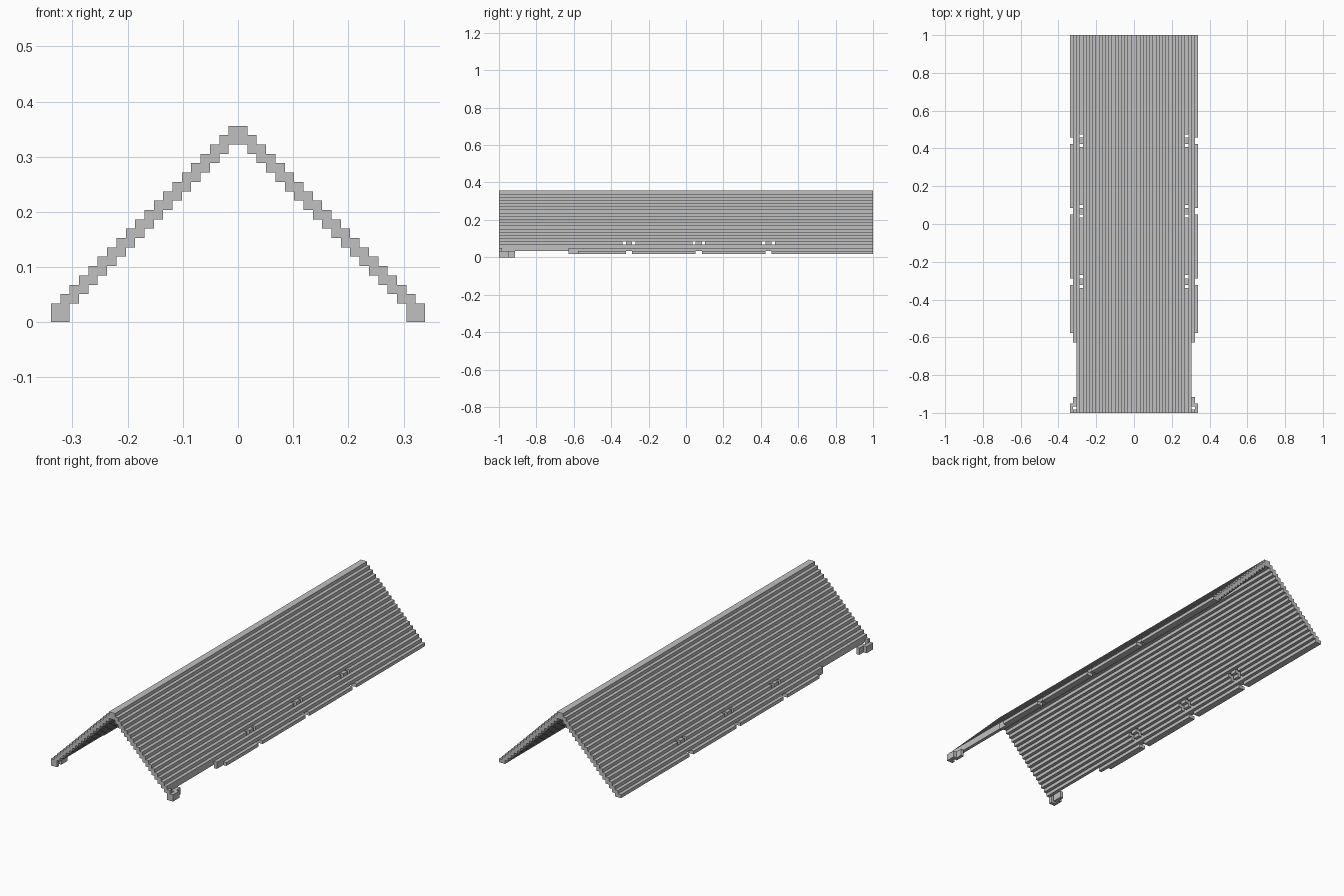
import bpy
import bmesh

old = bpy.data.objects.get("Cube")
if old:
    bpy.data.objects.remove(old, do_unlink=True)

U = 2 / 118          # one block unit
LENGTH = 118

# Single flat grey
grey = bpy.data.materials.new("roof_grey")
grey.use_nodes = True
colour = (0.53, 0.53, 0.53, 1)
grey.diffuse_color = colour
bsdf = next(n for n in grey.node_tree.nodes if n.type == 'BSDF_PRINCIPLED')
bsdf.inputs["Base Color"].default_value = colour
bsdf.inputs["Roughness"].default_value = 0.8


def inside(p, boxes):
    return any(all(b[2 * a] < p[a] < b[2 * a + 1] for a in range(3)) for b in boxes)


def blocky_part(name, boxes, cuts=()):
    """Outer skin of a union of boxes (x0,x1,y0,y1,z0,z1) minus cuts, mirrored on x."""
    grid = [sorted({v for b in list(boxes) + list(cuts) for v in b[2 * a:2 * a + 2]})
            for a in range(3)]
    size = [len(g) - 1 for g in grid]
    mid = [[(g[i] + g[i + 1]) / 2 for i in range(len(g) - 1)] for g in grid]
    solid = set()
    for i in range(size[0]):
        for j in range(size[1]):
            for k in range(size[2]):
                p = (mid[0][i], mid[1][j], mid[2][k])
                if inside(p, boxes) and not inside(p, cuts):
                    solid.add((i, j, k))
    bm = bmesh.new()
    verts = {}

    def vert(idx):
        if idx not in verts:
            x, y, z = (grid[a][idx[a]] for a in range(3))
            verts[idx] = bm.verts.new((x * U, y * U - 1, z * U))
        return verts[idx]

    for cell in sorted(solid):
        for a in range(3):
            b, c = (a + 1) % 3, (a + 2) % 3
            for side in (0, 1):
                near = list(cell)
                near[a] += 2 * side - 1
                on_mirror = a == 0 and side == 0 and grid[0][cell[0]] == 0
                if tuple(near) in solid or on_mirror:
                    continue
                ring = []
                for db, dc in ((0, 0), (1, 0), (1, 1), (0, 1)):
                    idx = list(cell)
                    idx[a] += side
                    idx[b] += db
                    idx[c] += dc
                    ring.append(vert(tuple(idx)))
                bm.faces.new(ring if side else ring[::-1])
    # Join flat neighbours into long clean faces
    bmesh.ops.dissolve_limit(bm, angle_limit=0.01, verts=bm.verts[:], edges=bm.edges[:])
    mesh = bpy.data.meshes.new(name)
    bm.to_mesh(mesh)
    bm.free()
    mesh.materials.append(grey)
    obj = bpy.data.objects.new(name, mesh)
    bpy.context.collection.objects.link(obj)
    mirror = obj.modifiers.new("mirror", 'MIRROR')
    mirror.use_axis[0] = True
    mirror.merge_threshold = 0.0005
    return obj


# Stepped roof courses, two blocks thick, falling one block per step
courses = [(i, i + 1, 0, LENGTH, 19 - i, 21 - i) for i in range(18)]
# Shorter eave courses
courses += [(18, 19, 22, LENGTH, 1, 3), (19, 20, 25, LENGTH, 1, 2)]

# Strap slots: a notch in the eave and a pair of holes above it
slots = []
for y in (40, 62, 84):
    slots.append((18, 20, y, y + 2, 1, 2))
    for h in (y - 1, y + 2):
        slots.append((15, 17, h, h + 1, 4, 5))
        slots.append((16, 17, h, h + 1, 3, 4))
blocky_part("stepped_roof", courses, slots)

# Hooked brackets at the front corners
blocky_part("front_brackets", [
    (18, 19, 0, 1, 0, 3),
    (19, 20, 0, 3, 0, 2),
    (18, 19, 2, 5, 0, 2),
])
